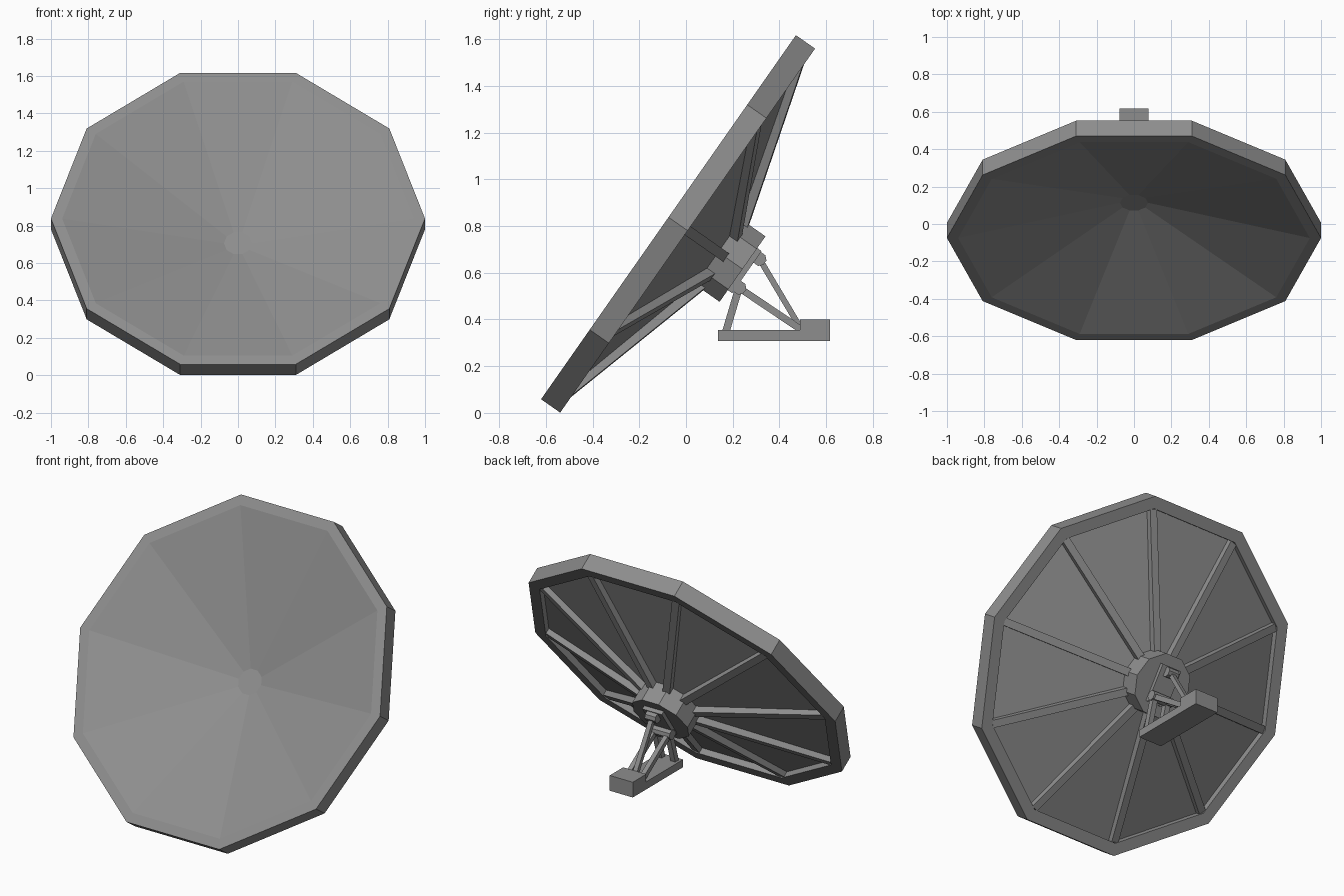
import bpy, bmesh
from math import sin, cos, radians, pi
from mathutils import Matrix, Vector

if "Cube" in bpy.data.objects:
    bpy.data.objects.remove(bpy.data.objects["Cube"])

N = 10
T = radians(35)
# dish frame: x = across, y = up the dish face, z = out of the back
V, W = Vector((0, sin(T), cos(T))), Vector((0, cos(T), -sin(T)))
C = Vector((0, -0.075, 0.8375))
# -x keeps the frame right handed
F = Matrix.Translation(C) @ Matrix((Vector((-1, 0, 0)), V, W)).transposed().to_4x4()

# dark grey metal
METAL = bpy.data.materials.new("dark_grey")
METAL.diffuse_color = (0.27, 0.27, 0.27, 1)
METAL.use_nodes = True
METAL.node_tree.nodes["Principled BSDF"].inputs["Base Color"].default_value = METAL.diffuse_color


def make(name, verts, faces, mat=Matrix()):
    bm = bmesh.new()
    vs = [bm.verts.new(mat @ Vector(v)) for v in verts]
    for f in faces:
        bm.faces.new([vs[i] for i in f])
    bmesh.ops.recalc_face_normals(bm, faces=bm.faces)
    me = bpy.data.meshes.new(name)
    bm.to_mesh(me)
    bm.free()
    me.materials.append(METAL)
    ob = bpy.data.objects.new(name, me)
    bpy.context.collection.objects.link(ob)
    return ob


def lathe(name, prof, caps=False):
    """Ten-sided sweep of an (r, depth) profile about the dish axis."""
    k = len(prof)
    verts = [(r * cos(2 * pi * i / N), r * sin(2 * pi * i / N), w)
             for i in range(N) for r, w in prof]
    faces = []
    for i in range(N):
        n = (i + 1) % N
        for j in range(k - 1):
            faces.append((i * k + j, i * k + j + 1, n * k + j + 1, n * k + j))
    if caps:
        for j in (0, k - 1):
            faces.append([i * k + j for i in range(N)])
    return make(name, verts, faces, F)


def prism(name, pts, half, mat, to3):
    """Extrude a 2D outline symmetrically by +-half."""
    n = len(pts)
    verts = [to3(a, b, s * half) for s in (-1, 1) for a, b in pts]
    faces = [list(range(n)), list(range(n, 2 * n))]
    faces += [(i, (i + 1) % n, n + (i + 1) % n, n + i) for i in range(n)]
    return make(name, verts, faces, mat)


def radial(a, b, h):
    return (a, h, b)


def side(a, b, h):
    return (h, a, b)


def strut(name, p, q, x, wid, half):
    """Flat bar in the side plane, from p to q (y, z)."""
    p, q = Vector(p), Vector(q)
    d = (q - p).normalized()
    n = Vector((-d.y, d.x)) * wid / 2
    prism(name, [p + n, q + n, q - n, p - n], half, Matrix.Translation((x, 0, 0)), side)


# dish: front cone, rim and back cone as one closed shell
lathe("dish", [(0.075, 0.23), (0.94, 0), (1, 0), (1, 0.1), (0.93, 0.1), (0.93, 0.062), (0.075, 0.288)], True)

# ribs on the back
for i in range(N):
    R = F @ Matrix.Rotation(2 * pi * i / N, 4, 'Z')
    prism(f"rib_{i}", [(0.935, 0.05), (0.925, 0.095), (0.15, 0.308), (0.15, 0.25)], 0.022, R, radial)

# hub and mounting plate
lathe("hub", [(0.18, 0.24), (0.18, 0.387)], True)
prism("mount_plate", [(-0.11, 0.38), (0.11, 0.38), (0.11, 0.41), (-0.11, 0.41)], 0.065, F, side)

# hinges
for name, v, half in (("lower_hinge", -0.073, 0.07), ("upper_hinge", 0.077, 0.035)):
    o = [(v + 0.03 * cos(a), 0.422 + 0.03 * sin(a))
         for a in (radians(22.5 + 45 * k) for k in range(8))]
    prism(name, o, half, F, side)

# struts down to the base
for s, x in (("left", -0.045), ("right", 0.045)):
    strut(f"front_leg_{s}", (0.17, 0.345), (0.225, 0.53), x, 0.032, 0.016)
    strut(f"long_strut_{s}", (0.235, 0.53), (0.495, 0.355), x, 0.03, 0.014)
strut("actuator", (0.32, 0.65), (0.495, 0.355), 0, 0.025, 0.014)

# base with raised rear block
prism("base", [(0.137, 0.308), (0.617, 0.308), (0.617, 0.4), (0.489, 0.4), (0.489, 0.354), (0.137, 0.354)],
      0.077, Matrix(), side)
